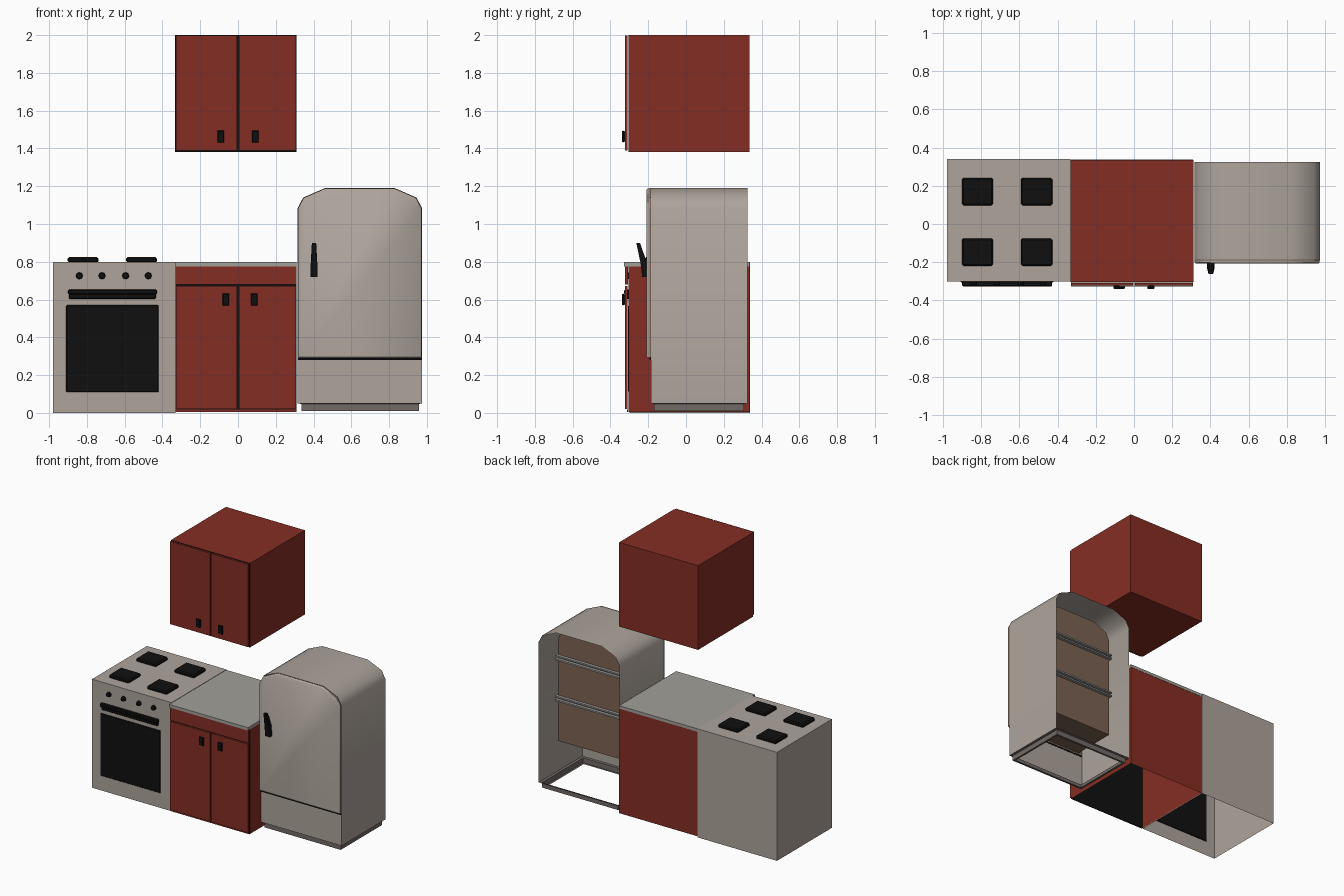
import bpy, bmesh, math

if "Cube" in bpy.data.objects:
    bpy.data.objects.remove(bpy.data.objects["Cube"])


def material(name, rgb):
    m = bpy.data.materials.new(name)
    m.diffuse_color = (*rgb, 1)
    m.use_nodes = True
    m.node_tree.nodes["Principled BSDF"].inputs["Base Color"].default_value = m.diffuse_color
    return m


ENAMEL = material("warm_grey_enamel", (0.42, 0.37, 0.33))
RED = material("cabinet_red", (0.235, 0.027, 0.017))
BLACK = material("black", (0.005, 0.005, 0.005))
STONE = material("counter_grey", (0.36, 0.35, 0.32))
BROWN = material("liner_brown", (0.20, 0.125, 0.085))
DARK = material("plinth_grey", (0.17, 0.145, 0.135))
SHELF = material("shelf_grey", (0.33, 0.32, 0.31))


def finish(name, bm, mats, smooth=None):
    me = bpy.data.meshes.new(name)
    bm.to_mesh(me)
    bm.free()
    ob = bpy.data.objects.new(name, me)
    bpy.context.collection.objects.link(ob)
    for m in mats:
        me.materials.append(m)
    if smooth:
        bpy.ops.object.select_all(action='DESELECT')
        ob.select_set(True)
        bpy.context.view_layer.objects.active = ob
        bpy.ops.object.shade_smooth_by_angle(angle=math.radians(smooth))
    return ob


def box(name, xs, ys, zs, mat, bevel=0, open_bottom=False, front_mat=None):
    """Box from ranges; optionally without a floor or with another front colour."""
    bm = bmesh.new()
    bmesh.ops.create_cube(bm, size=1)
    for v in bm.verts:
        for i, r in enumerate((xs, ys, zs)):
            v.co[i] = r[0] if v.co[i] < 0 else r[1]
    bm.normal_update()
    if front_mat:
        for f in bm.faces:
            if f.normal.y < -0.9:
                f.material_index = 1
    if open_bottom:
        bmesh.ops.delete(bm, geom=[f for f in bm.faces if f.normal.z < -0.9],
                         context='FACES_ONLY')
    if bevel:
        bmesh.ops.bevel(bm, geom=bm.edges[:], offset=bevel, segments=1,
                        affect='EDGES', profile=0.5)
    return finish(name, bm, [mat] + ([front_mat] if front_mat else []))


def loft(name, loops, mat, cap_first=False, cap_last=False, skip=(), smooth=None):
    """Skin a list of equal-length closed loops; skip omits side strips."""
    bm = bmesh.new()
    rings = [[bm.verts.new(p) for p in loop] for loop in loops]
    n = len(rings[0])
    for a, b in zip(rings, rings[1:]):
        for i in range(n):
            if i not in skip:
                j = (i + 1) % n
                bm.faces.new((a[i], a[j], b[j], b[i]))
    if cap_first:
        bm.faces.new(rings[0])
    if cap_last:
        bm.faces.new(rings[-1])
    bmesh.ops.recalc_face_normals(bm, faces=bm.faces[:])
    return finish(name, bm, [mat], smooth)


# ---- Stove
box("stove_body", (-0.98, -0.332), (-0.30, 0.34), (0, 0.80), ENAMEL, open_bottom=True)
box("oven_window", (-0.91, -0.42), (-0.306, -0.296), (0.11, 0.57), BLACK, 0.004)
box("oven_handle_top", (-0.90, -0.43), (-0.328, -0.298), (0.628, 0.652), BLACK, 0.005)
box("oven_handle_bottom", (-0.895, -0.435), (-0.318, -0.298), (0.604, 0.630), BLACK, 0.004)
for i, x in enumerate((-0.84, -0.72, -0.595, -0.475)):
    bm = bmesh.new()
    bmesh.ops.create_cone(bm, cap_ends=True, segments=8, radius1=0.019,
                          radius2=0.015, depth=0.02)
    for v in bm.verts:
        v.co = (x + v.co.x, -0.309 - v.co.z, 0.726 + v.co.y)
    bmesh.ops.recalc_face_normals(bm, faces=bm.faces[:])
    finish(f"stove_knob_{i + 1}", bm, [BLACK])
for x in (-0.82, -0.51):
    for y in (-0.147, 0.17):
        box("burner", (x - 0.082, x + 0.082), (y - 0.072, y + 0.072),
            (0.796, 0.824), BLACK, 0.008)


# ---- Cabinets: black fronts show through the gaps between the red doors
def handle(name, x, z):
    def loop(y, w, h):
        return [(x - w, y, z - h), (x + w, y, z - h), (x + w, y, z + h), (x - w, y, z + h)]
    loft(name, [loop(-0.318, 0.013, 0.024), loop(-0.332, 0.017, 0.031),
                loop(-0.34, 0.014, 0.028)], BLACK, True, True)


def doors(prefix, z0, z1, hz, hxs):
    for side, xs, hx in (("left", (-0.328, -0.004), hxs[0]),
                         ("right", (0.004, 0.308), hxs[1])):
        box(f"{prefix}_door_{side}", xs, (-0.323, -0.309), (z0, z1), RED)
        handle(f"{prefix}_handle_{side}", hx, hz)


box("base_cabinet", (-0.331, 0.31), (-0.305, 0.335), (0.005, 0.776), RED,
    open_bottom=True, front_mat=BLACK)
box("base_apron", (-0.33, 0.31), (-0.323, -0.306), (0.681, 0.774), RED)
box("base_kick_strip", (-0.33, 0.31), (-0.312, -0.306), (0.006, 0.017), RED)
doors("base", 0.02, 0.672, 0.60, (-0.064, 0.086))
box("countertop", (-0.331, 0.31), (-0.328, 0.337), (0.776, 0.798), STONE)

box("wall_cabinet", (-0.333, 0.311), (-0.305, 0.335), (1.38, 2.0), RED, front_mat=BLACK)
doors("wall", 1.389, 1.998, 1.463, (-0.091, 0.091))


# ---- Fridge
def arch(y, z0, inset=0.0):
    """Fridge outline: straight sides with a faceted rounded top."""
    half = [(0.329, z0), (0.329, 1.085), (0.300, 1.140), (0.185, 1.190)]
    pts = half + [(-x, z) for x, z in reversed(half)]
    cx = 0.645
    k = (0.329 - inset) / 0.329
    return [(cx + x * k, y, z if z == z0 else z - inset) for x, z in pts]


BOTTOM = (7,)  # strip joining the two lowest points
loft("fridge_shell", [arch(-0.185, 0.05), arch(0.325, 0.05)], ENAMEL,
     cap_first=True, skip=BOTTOM, smooth=45)
loft("fridge_liner", [arch(-0.18, 0.30, 0.035), arch(0.15, 0.30, 0.035)], BROWN,
     cap_last=True, smooth=30)
loft("door_seal", [arch(-0.184, 0.292), arch(-0.192, 0.292)], BROWN, True, True)
loft("fridge_door", [arch(-0.192, 0.292, 0.002), arch(-0.202, 0.292, 0.002),
                     arch(-0.208, 0.296, 0.008)], ENAMEL, True, True, smooth=50)
box("door_gap", (0.317, 0.973), (-0.193, -0.184), (0.279, 0.291), BLACK)


def rect(x0, x1, y0, y1, z):
    return [(x0, y0, z), (x1, y0, z), (x1, y1, z), (x0, y1, z)]


# Open plinth: a recessed lip, a short wall and a narrow bottom rim
loft("fridge_plinth", [rect(0.316, 0.974, -0.185, 0.325, 0.05),
                       rect(0.337, 0.957, -0.170, 0.308, 0.047),
                       rect(0.337, 0.957, -0.170, 0.308, 0.01),
                       rect(0.352, 0.942, -0.155, 0.293, 0.01)], DARK)

# Shelves poke slightly through the liner's back
for z in (0.60, 0.90):
    for dz in (0.0, 0.026):
        box("fridge_shelf", (0.342, 0.948), (-0.15, 0.172), (z + dz, z + dz + 0.011), SHELF)

# Slanted, tapered door handle
loft("fridge_handle", [rect(0.383, 0.422, -0.232, -0.203, 0.72),
                       rect(0.385, 0.420, -0.240, -0.206, 0.79),
                       rect(0.391, 0.414, -0.263, -0.243, 0.90)], BLACK, True, True)
